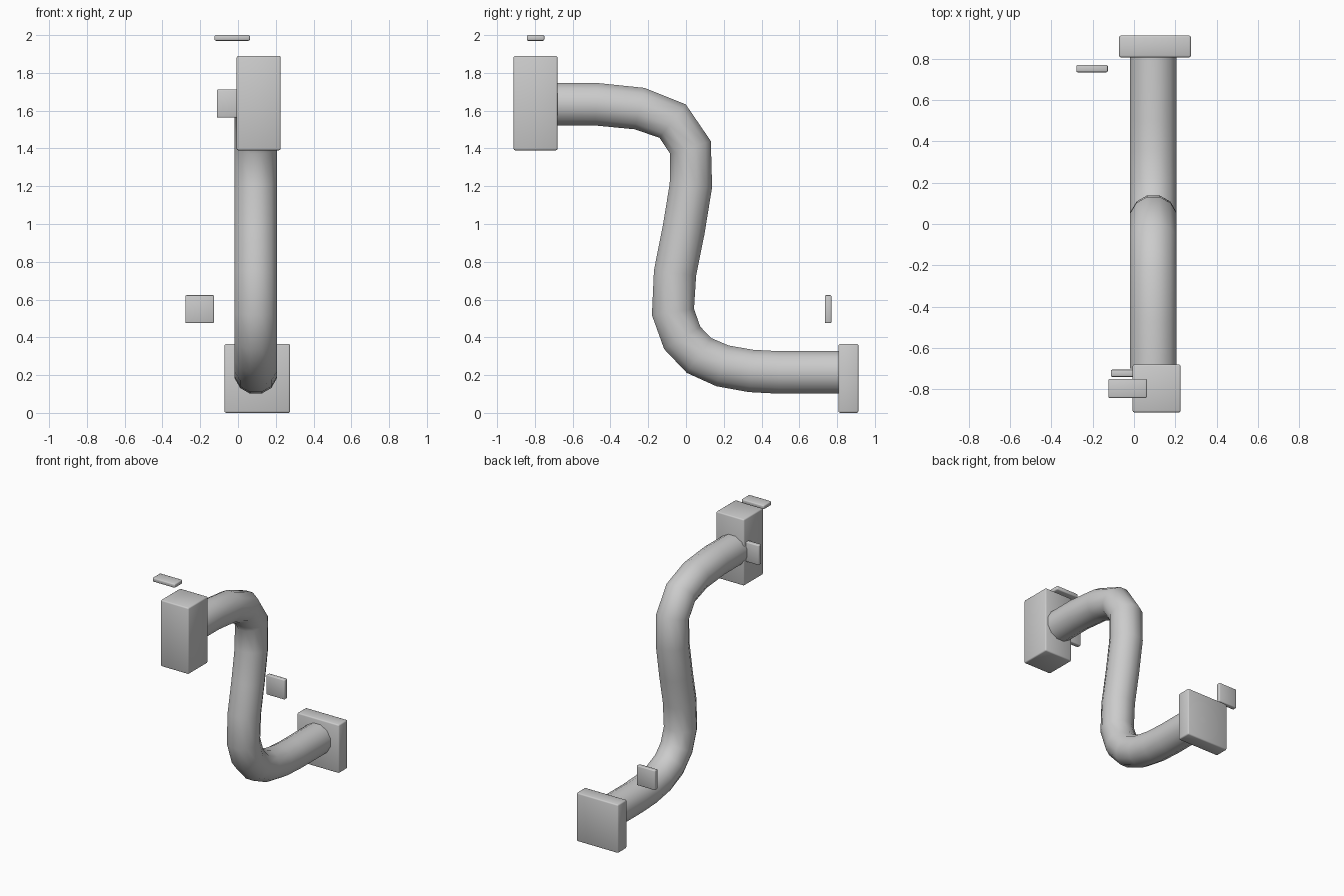
import bpy, bmesh, math
from mathutils import Vector

if "Cube" in bpy.data.objects:
    bpy.data.objects.remove(bpy.data.objects["Cube"])


def finish(name, bm):
    bmesh.ops.recalc_face_normals(bm, faces=bm.faces)
    me = bpy.data.meshes.new(name)
    bm.to_mesh(me)
    bm.free()
    ob = bpy.data.objects.new(name, me)
    bpy.context.collection.objects.link(ob)
    bpy.ops.object.select_all(action='DESELECT')
    ob.select_set(True)
    bpy.context.view_layer.objects.active = ob
    bpy.ops.object.shade_smooth_by_angle(angle=math.radians(50))
    return ob


def box(name, lo, hi, bevel):
    lo, hi = Vector(lo), Vector(hi)
    bm = bmesh.new()
    bmesh.ops.create_cube(bm, size=1)
    for v in bm.verts:
        v.co = (lo + hi) / 2 + v.co * (hi - lo)
    bmesh.ops.bevel(bm, geom=bm.edges[:], offset=bevel, segments=2,
                    profile=0.5, affect='EDGES')
    return finish(name, bm)


# End blocks
box("upper_block", (-0.007, -0.913, 1.39), (0.226, -0.68, 1.89), 0.009)
box("lower_plate", (-0.072, 0.807, 0.0), (0.276, 0.913, 0.365), 0.009)

# Small tabs
box("top_tab", (-0.124, -0.843, 1.97), (0.063, -0.75, 2.0), 0.007)
box("upper_tab", (-0.112, -0.74, 1.563), (0.04, -0.706, 1.712), 0.006)
box("lower_tab", (-0.279, 0.735, 0.475), (-0.127, 0.77, 0.623), 0.006)

# S-shaped pipe: twelve-sided rings swept along a path in the y-z plane
SIDES, RADIUS, PIPE_X = 12, 0.1165, 0.094
path = [(-0.70, 1.634), (-0.476, 1.634), (-0.246, 1.611), (-0.071, 1.545),
        (0.024, 1.405), (0.026, 1.204), (-0.013, 0.966), (-0.058, 0.741),
        (-0.069, 0.534), (-0.02, 0.397), (0.069, 0.304), (0.193, 0.249),
        (0.344, 0.222), (0.495, 0.214), (0.83, 0.214)]
pts = [Vector((PIPE_X, y, z)) for y, z in path]
bm = bmesh.new()
rings = []
for i, p in enumerate(pts):
    before = (p - pts[i - 1]).normalized() if i else Vector((0, 1, 0))
    after = (pts[i + 1] - p).normalized() if i < len(pts) - 1 else Vector((0, 1, 0))
    side = Vector((1, 0, 0))
    up = side.cross((before + after).normalized())
    angles = [math.tau * (k + 0.5) / SIDES for k in range(SIDES)]
    rings.append([bm.verts.new(p + RADIUS * (math.cos(a) * side + math.sin(a) * up))
                  for a in angles])
for a, b in zip(rings, rings[1:]):
    for k in range(SIDES):
        n = (k + 1) % SIDES
        bm.faces.new((a[k], a[n], b[n], b[k]))
bm.faces.new(rings[0])
bm.faces.new(rings[-1])
finish("pipe", bm)
